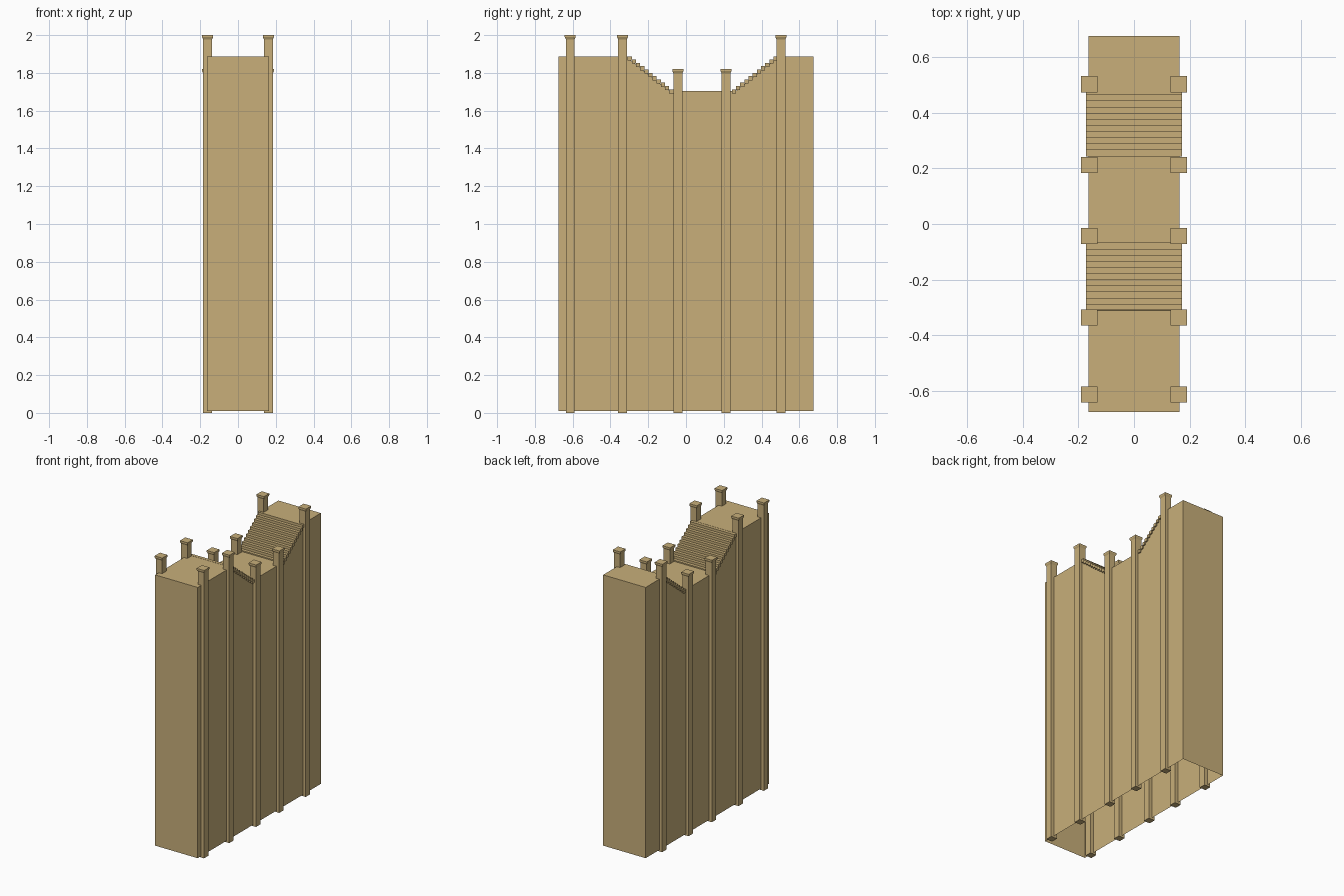
import bpy, bmesh

if "Cube" in bpy.data.objects:
    bpy.data.objects.remove(bpy.data.objects["Cube"])

stone = bpy.data.materials.new("tan_stone")
stone.diffuse_color = (0.58, 0.43, 0.195, 1)
stone.use_nodes = True
stone.node_tree.nodes["Principled BSDF"].inputs["Base Color"].default_value = stone.diffuse_color

HALF_X, HALF_Y = 0.163, 0.675
BASE, LOW, HIGH = 0.01, 1.705, 1.888
STEPS, TREAD, RISE = 11, 0.022, 0.0175


def finish(name, bm):
    me = bpy.data.meshes.new(name)
    bmesh.ops.recalc_face_normals(bm, faces=bm.faces)
    bm.to_mesh(me)
    bm.free()
    me.materials.append(stone)
    ob = bpy.data.objects.new(name, me)
    bpy.context.collection.objects.link(ob)
    return ob


def box(bm, x0, x1, y0, y1, z0, z1):
    v = bmesh.ops.create_cube(bm, size=1)["verts"]
    for p in v:
        p.co = (x1 if p.co.x > 0 else x0, y1 if p.co.y > 0 else y0,
                z1 if p.co.z > 0 else z0)


# Wall body: side profile extruded across x, left open underneath
profile = [(-HALF_Y, BASE), (-HALF_Y, HIGH), (-0.311, HIGH), (-0.311, HIGH - 0.008),
           (-0.089, LOW), (0.265, LOW), (0.484, HIGH - 0.008), (0.484, HIGH),
           (HALF_Y, HIGH), (HALF_Y, BASE)]
bm = bmesh.new()
left = [bm.verts.new((-HALF_X, y, z)) for y, z in profile]
right = [bm.verts.new((HALF_X, y, z)) for y, z in profile]
bm.faces.new(left)
bm.faces.new(right)
for i in range(len(profile) - 1):
    bm.faces.new((left[i], left[i + 1], right[i + 1], right[i]))
finish("wall_body", bm)


# Stairs: overhanging treads climbing away from the low middle
def stairs(name, y_start, direction):
    bm = bmesh.new()
    for i in range(STEPS):
        a = y_start + direction * TREAD * i
        b = a + direction * TREAD
        top = 1.713 + RISE * i
        box(bm, -0.172, 0.172, min(a, b), max(a, b), top - 0.022, top)
    finish(name, bm)


stairs("back_stairs", 0.243, 1)
stairs("front_stairs", -0.067, -1)


# Posts: square shaft, flared moulding and cap slab, as one stack of square rings
def post(name, x, y, top):
    bm = bmesh.new()
    rings = [(0.0235, 0), (0.0235, top - 0.022), (0.029, top - 0.011), (0.029, top)]
    loops = [[bm.verts.new((x + sx * r, y + sy * r, z))
              for sx, sy in ((-1, -1), (1, -1), (1, 1), (-1, 1))] for r, z in rings]
    for lo, hi in zip(loops, loops[1:]):
        for k in range(4):
            n = (k + 1) % 4
            bm.faces.new((lo[k], lo[n], hi[n], hi[k]))
    bm.faces.new(loops[0])
    bm.faces.new(loops[-1])
    finish(name, bm)


for y, top in ((-0.613, 2.0), (-0.336, 2.0), (-0.043, 1.82), (0.212, 1.82), (0.502, 2.0)):
    for side, x in (("left", -0.161), ("right", 0.161)):
        post(side + "_post", x, y, top)
